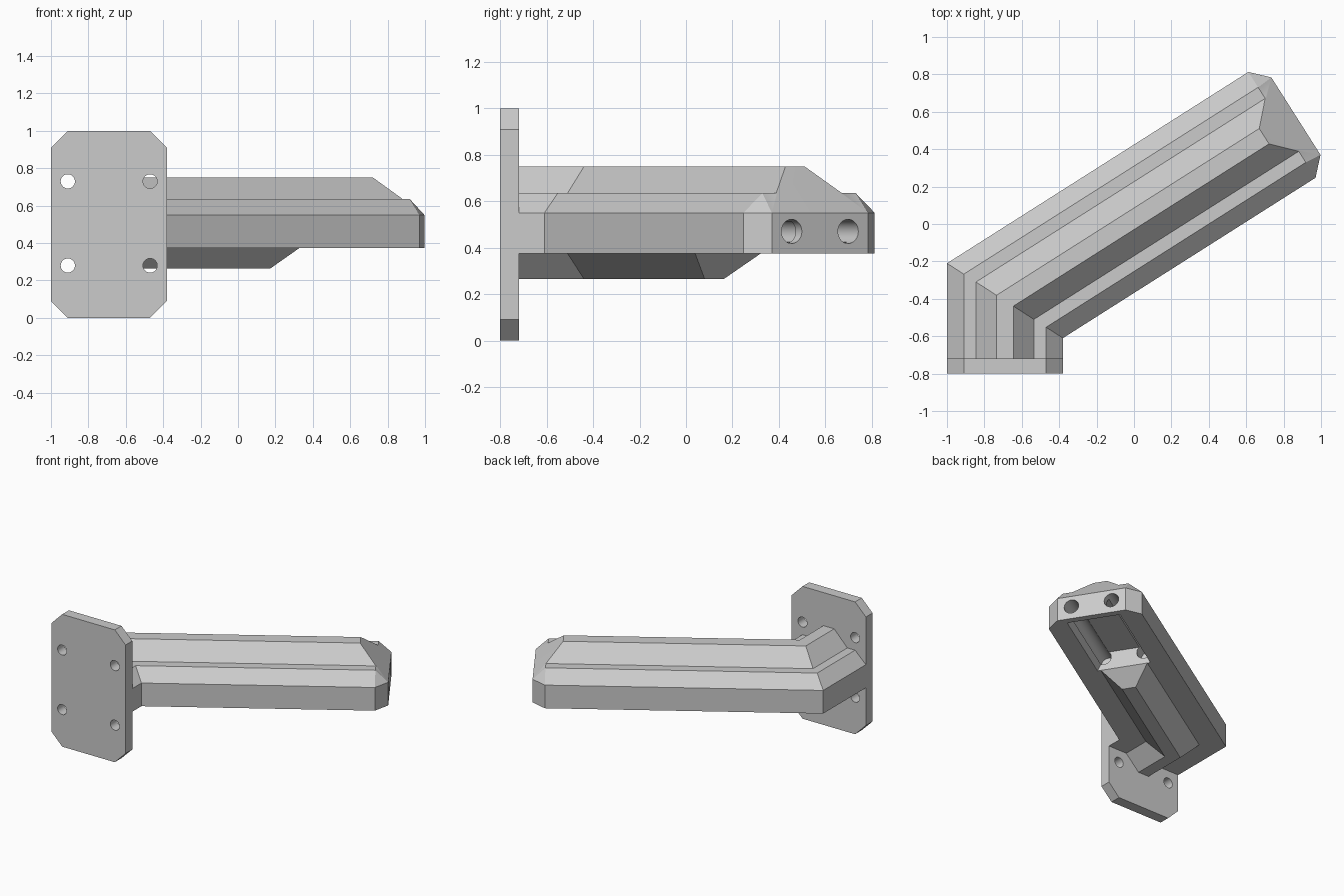
import bpy, bmesh, math
from mathutils import Vector

cube = bpy.data.objects.get("Cube")
if cube:
    bpy.data.objects.remove(cube, do_unlink=True)

grey = bpy.data.materials.new("matte_grey")
grey.use_nodes = True
color = (0.6, 0.6, 0.6, 1)
grey.diffuse_color = color
grey.node_tree.nodes["Principled BSDF"].inputs["Base Color"].default_value = color

# Arm axes: along the slanted arm, and sideways across it
ANGLE = math.radians(32.4)
ALONG = Vector((math.cos(ANGLE), math.sin(ANGLE), 0))
ACROSS = Vector((-math.sin(ANGLE), math.cos(ANGLE), 0))
MID = 0.023          # sideways offset of the arm's centre line
BACK = -0.72         # back face of the plate


def arm_point(u, v, z):
    return ALONG * u + ACROSS * v + Vector((0, 0, z))


def miter_point(x, z):
    return Vector((x, -0.21 - 0.4 * (x + 1) / 0.62, z))


def loft(name, rings):
    """Closed solid through a list of equal-length point rings."""
    bm = bmesh.new()
    loops = [[bm.verts.new(p) for p in ring] for ring in rings]
    n = len(loops[0])
    for a, b in zip(loops, loops[1:]):
        for i in range(n):
            j = (i + 1) % n
            bm.faces.new((a[i], a[j], b[j], b[i]))
    bm.faces.new(loops[0])
    bm.faces.new(loops[-1])
    bmesh.ops.remove_doubles(bm, verts=bm.verts, dist=0.0005)
    bmesh.ops.recalc_face_normals(bm, faces=bm.faces)
    mesh = bpy.data.meshes.new(name)
    bm.to_mesh(mesh)
    bm.free()
    obj = bpy.data.objects.new(name, mesh)
    bpy.context.collection.objects.link(obj)
    mesh.materials.append(grey)
    return obj


def cut(obj, cutter):
    cutter.hide_render = True
    mod = obj.modifiers.new("cut", 'BOOLEAN')
    mod.operation = 'DIFFERENCE'
    mod.solver = 'EXACT'
    mod.object = cutter
    bpy.context.view_layer.objects.active = obj
    bpy.ops.object.modifier_apply(modifier=mod.name)
    bpy.data.objects.remove(cutter, do_unlink=True)


def circle(radius, sides=32):
    return [(radius * math.cos(2 * math.pi * i / sides),
             radius * math.sin(2 * math.pi * i / sides)) for i in range(sides)]


def sweep(profile, end_u):
    """Rings from the plate, round the miter, to the end of the arm."""
    start = [Vector((x, BACK, z)) for x, z in profile]
    corner = [miter_point(x, z) for x, z in profile]
    end = [arm_point(end_u(z), p.dot(ACROSS), z) for p, (x, z) in zip(corner, profile)]
    return [start, corner, end]


# Mounting plate with clipped corners and four bolt holes
C = 0.09
outline = [(-1 + C, 0), (-0.38 - C, 0), (-0.38, C), (-0.38, 1 - C),
           (-0.38 - C, 1), (-1 + C, 1), (-1, 1 - C), (-1, C)]
plate = loft("mounting_plate", [[(x, y, z) for x, z in outline] for y in (-0.8, BACK)])
for hx in (-0.91, -0.47):
    for hz in (0.28, 0.73):
        cut(plate, loft("bolt_cutter", [[(hx + a, y, hz + b) for a, b in circle(0.038)]
                                        for y in (-0.85, -0.67)]))

# Bent arm with a raised spine, stepped shoulders and a chamfered tip
profile = [(-1, 0.375), (-1, 0.55), (-0.91, 0.635), (-0.845, 0.635), (-0.735, 0.75),
           (-0.645, 0.75), (-0.535, 0.635), (-0.47, 0.635), (-0.38, 0.55), (-0.38, 0.375)]
rings = sweep(profile, lambda z: min(0.952, 1.589 - z))
tip = []
for i in range(10):
    side = 0.245 if i < 5 else -0.245
    tip.append(arm_point(1.04, MID + side, 0.375 if i in (0, 9) else 0.55))
arm = loft("arm", rings + [tip])

# Pocket under the tip, and two bores running through it
pocket = [(-0.205, 0.345), (-0.125, 0.51), (0.125, 0.51), (0.205, 0.345)]
cut(arm, loft("pocket_cutter", [[arm_point(u, MID + v, z) for v, z in pocket]
                                for u in (0.30, 0.99)]))
for side in (-0.144, 0.144):
    cut(arm, loft("bore_cutter", [[arm_point(u, MID + side + a, 0.47 + b)
                                   for a, b in circle(0.052)] for u in (0.2, 1.15)]))

# Lower rib, ending in a slope at the pocket
rib_profile = [(-0.845, 0.375), (-0.735, 0.265), (-0.645, 0.265), (-0.535, 0.375)]
rib = loft("lower_rib", sweep(rib_profile, lambda z: z - 0.075))

# Smooth bores, sharp edges elsewhere
bpy.ops.object.select_all(action='DESELECT')
for obj in (plate, arm, rib):
    obj.select_set(True)
bpy.context.view_layer.objects.active = arm
bpy.ops.object.shade_smooth_by_angle(angle=math.radians(25))
